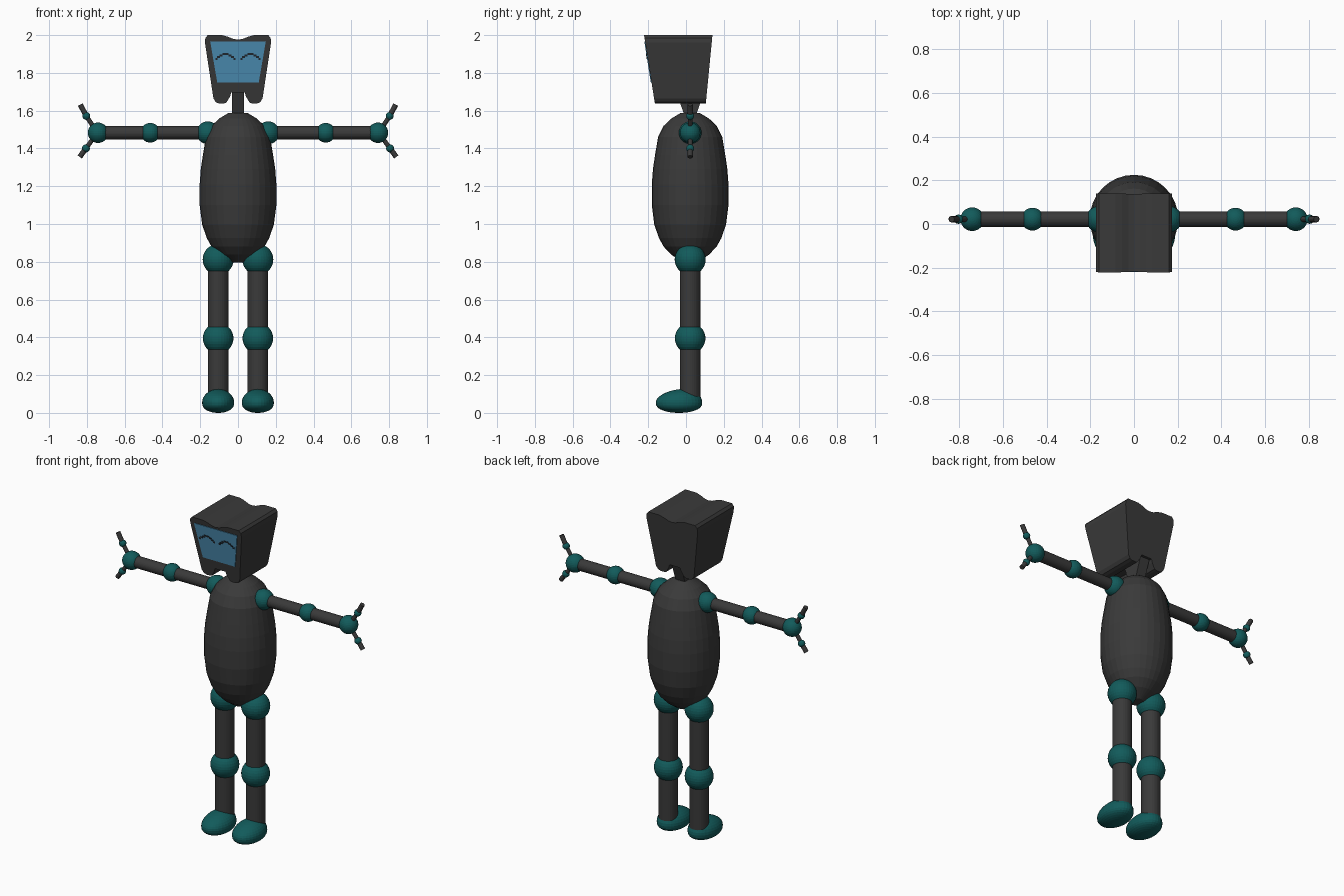
import bpy, bmesh, math
from mathutils import Vector

if "Cube" in bpy.data.objects:
    bpy.data.objects.remove(bpy.data.objects["Cube"])

YC = 0.022  # depth centre line of body and limbs


def material(name, rgb):
    m = bpy.data.materials.new(name)
    m.diffuse_color = (*rgb, 1)
    m.use_nodes = True
    m.node_tree.nodes["Principled BSDF"].inputs["Base Color"].default_value = m.diffuse_color
    return m


DARK = material("charcoal", (0.042, 0.042, 0.042))
TEAL = material("deep teal", (0.006, 0.105, 0.105))
BLUE = material("screen blue", (0.075, 0.28, 0.47))
INK = material("eye ink", (0.015, 0.022, 0.03))


def finish(name, bm, mat):
    bmesh.ops.recalc_face_normals(bm, faces=bm.faces)
    me = bpy.data.meshes.new(name)
    bm.to_mesh(me)
    bm.free()
    me.materials.append(mat)
    ob = bpy.data.objects.new(name, me)
    bpy.context.collection.objects.link(ob)
    return ob


def ball(name, centre, r, mat=TEAL, seg=32):
    bm = bmesh.new()
    bmesh.ops.create_uvsphere(bm, u_segments=seg, v_segments=seg // 2, radius=r)
    bmesh.ops.translate(bm, verts=bm.verts, vec=centre)
    return finish(name, bm, mat)


def rod(name, a, b, r, seg=32):
    a, b = Vector(a), Vector(b)
    bm = bmesh.new()
    bmesh.ops.create_cone(bm, cap_ends=True, segments=seg, radius1=r, radius2=r,
                          depth=(b - a).length)
    rot = (b - a).to_track_quat('Z', 'Y').to_matrix()
    bmesh.ops.rotate(bm, verts=bm.verts, matrix=rot)
    bmesh.ops.translate(bm, verts=bm.verts, vec=(a + b) / 2)
    return finish(name, bm, DARK)


def prism(name, pts, front, back, mat):
    """Front-view outline (x, z) extruded between two y(z) planes."""
    bm = bmesh.new()
    f = [bm.verts.new((x, front(z), z)) for x, z in pts]
    b = [bm.verts.new((x, back(z), z)) for x, z in pts]
    bm.faces.new(f)
    bm.faces.new(b[::-1])
    for i in range(len(pts)):
        j = (i + 1) % len(pts)
        bm.faces.new((f[i], f[j], b[j], b[i]))
    return finish(name, bm, mat)


def line(z0, y0, z1, y1):
    return lambda z: y0 + (y1 - y0) * (z - z0) / (z1 - z0)


# Body: lathed egg shape
profile = [(0.04, 0.797), (0.10, 0.838), (0.14, 0.88), (0.165, 0.925), (0.19, 0.997),
           (0.203, 1.10), (0.203, 1.21), (0.197, 1.29), (0.186, 1.365), (0.17, 1.46),
           (0.14, 1.52), (0.10, 1.558), (0.05, 1.588)]
bm = bmesh.new()
N = 32
rings = [[bm.verts.new((r * math.cos(2 * math.pi * k / N),
                        YC + r * math.sin(2 * math.pi * k / N), z)) for k in range(N)]
         for r, z in profile]
for lo, hi in zip(rings, rings[1:]):
    for k in range(N):
        bm.faces.new((lo[k], lo[(k + 1) % N], hi[(k + 1) % N], hi[k]))
bm.faces.new(rings[0])
bm.faces.new(rings[-1])
finish("body", bm, DARK)

# Neck: widens in depth toward the head
prism("neck", [(-0.032, 1.55), (0.032, 1.55), (0.032, 1.71), (-0.032, 1.71)],
      line(1.55, 0.0, 1.71, -0.055), line(1.55, 0.044, 1.71, 0.10), DARK)

# Head: tapered shell with wavy top and a notch for the neck
half = [(0.036, 1.695), (0.042, 1.675), (0.062, 1.642), (0.075, 1.638), (0.10, 1.638),
        (0.118, 1.645), (0.13, 1.665), (0.175, 1.96), (0.173, 1.985), (0.16, 2.0),
        (0.085, 2.0), (0.055, 1.992), (0.025, 1.98)]
face = line(1.64, -0.165, 2.0, -0.222)
outline = half + [(0, 1.976)] + [(-x, z) for x, z in reversed(half)]
prism("head", outline, face, line(1.64, 0.105, 2.0, 0.14), DARK)

# Screen plate and stepped smiling eyes
prism("screen", [(-0.11, 1.75), (0.11, 1.75), (0.147, 1.965), (-0.147, 1.965)],
      lambda z: face(z) - 0.004, lambda z: face(z) + 0.002, BLUE)
steps = [(-0.048, 1.874, 0.006), (-0.036, 1.884, 0.008), (-0.023, 1.893, 0.008),
         (0.0, 1.901, 0.017), (0.023, 1.893, 0.008), (0.036, 1.884, 0.008),
         (0.048, 1.874, 0.006)]
for s, side in ((-1, "left"), (1, "right")):
    for dx, z, w in steps:
        x = s * 0.066 + dx
        prism(side + "_eye", [(x - w, z - 0.005), (x + w, z - 0.005),
                              (x + w, z + 0.005), (x - w, z + 0.005)],
              lambda q: face(q) - 0.006, lambda q: face(q) - 0.003, INK)

for s, side in ((-1, "left_"), (1, "right_")):
    # Arm
    def arm(x, z=1.483):
        return (s * x, YC, z)
    rod(side + "arm", arm(0.15), arm(0.74), 0.035)
    ball(side + "shoulder", arm(0.16), 0.06)
    ball(side + "elbow", arm(0.465), 0.052)
    ball(side + "hand", arm(0.741), 0.054)
    # Two jointed fingers
    for name, joint, tip in (("upper_finger", (0.803, 1.572), (0.835, 1.632)),
                             ("lower_finger", (0.805, 1.400), (0.838, 1.355))):
        rod(side + name, arm(0.745), arm(*joint), 0.012, 12)
        rod(side + name + "_tip", arm(*joint), arm(*tip), 0.014, 12)
        ball(side + name + "_joint", arm(*joint), 0.021, seg=16)

    # Leg
    def leg(z):
        return (s * 0.105, YC, z)
    rod(side + "leg", leg(0.06), leg(0.81), 0.055)
    ball(side + "hip", leg(0.812), 0.082)
    ball(side + "knee", leg(0.395), 0.081)
    # Foot: long ball, flattened sole, sloping toe
    foot = ball(side + "foot", (0, 0, 0), 1)
    for v in foot.data.vertices:
        x, y, z = v.co
        if z < 0:
            z = -(abs(z) ** 0.8) * 0.055
        else:
            z = z * (0.07 + 0.012 * y)
        v.co = (s * 0.105 + x * 0.085, -0.037 + y * 0.123, 0.055 + z)
